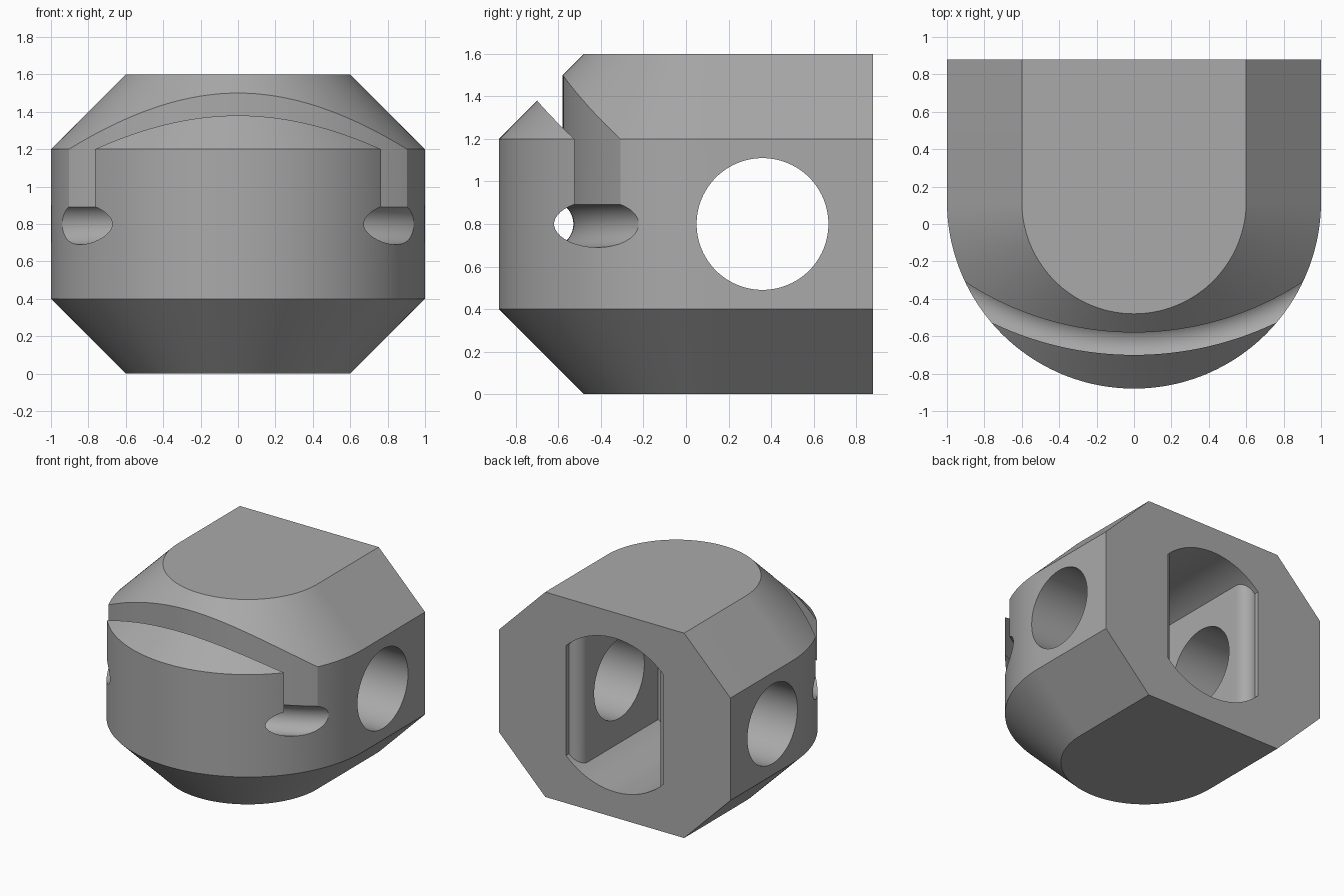
import bpy, bmesh
from math import sin, cos, pi, radians
from mathutils import Vector

old = bpy.data.objects.get("Cube")
if old:
    bpy.data.objects.remove(old, do_unlink=True)

BACK, ARC_Y, MID_Z = 0.88, 0.12, 0.8


def loft(name, rings, closed=False):
    """Skin a list of equal point rings, capping the ends."""
    bm = bmesh.new()
    loops = [[bm.verts.new(p) for p in ring] for ring in rings]
    n = len(loops[0])
    for a, b in zip(loops, loops[1:]):
        for i in range(n):
            j = (i + 1) % n
            bm.faces.new((a[i], a[j], b[j], b[i]))
    bm.faces.new(loops[0])
    bm.faces.new(loops[-1])
    bmesh.ops.recalc_face_normals(bm, faces=bm.faces)
    mesh = bpy.data.meshes.new(name)
    bm.to_mesh(mesh)
    bm.free()
    obj = bpy.data.objects.new(name, mesh)
    bpy.context.collection.objects.link(obj)
    return obj


def prism(name, outline, z0, z1):
    return loft(name, [[(x, y, z) for x, y in outline] for z in (z0, z1)])


def cylinder(name, radius, depth, location, rotation):
    bpy.ops.mesh.primitive_cylinder_add(vertices=96, radius=radius, depth=depth,
                                        location=location, rotation=rotation)
    obj = bpy.context.object
    obj.name = name
    return obj


def boolean(target, cutter, operation="DIFFERENCE"):
    cutter.hide_render = True
    mod = target.modifiers.new("cut", "BOOLEAN")
    mod.operation, mod.solver, mod.object = operation, "EXACT", cutter
    bpy.context.view_layer.objects.active = target
    bpy.ops.object.modifier_apply(modifier=mod.name)
    bpy.data.objects.remove(cutter, do_unlink=True)


# Round-fronted body with chamfered top and bottom
def body_outline(r, z, steps=96):
    arc = [(r * cos(pi * i / steps), ARC_Y - r * sin(pi * i / steps), z)
           for i in range(steps + 1)]
    return [(r, BACK, z)] + arc + [(-r, BACK, z)]


body = loft("body", [body_outline(r, z) for r, z in
                     ((0.6, 0), (1, 0.4), (1, 1.2), (0.6, 1.6))])

# Curved keyhole slot: a thin arc wall over a round channel
SLOT_Y, SLOT_R, HALF_W, TUBE_R = 1.06, 1.70, 0.06, 0.11
angles = [radians(-44 + 88 * i / 64) for i in range(65)]


def on_arc(r, a):
    return r * sin(a), SLOT_Y - r * cos(a)


slot = prism("slot_cutter",
             [on_arc(SLOT_R - HALF_W, a) for a in angles]
             + [on_arc(SLOT_R + HALF_W, a) for a in reversed(angles)], MID_Z, 2)
boolean(body, slot)
tube_rings = []
for a in angles:
    ring = []
    for k in range(40):
        t = 2 * pi * (k + 0.5) / 40
        x, y = on_arc(SLOT_R + TUBE_R * cos(t), a)
        ring.append((x, y, MID_Z + TUBE_R * sin(t)))
    tube_rings.append(ring)
boolean(body, loft("channel_cutter", tube_rings))

# Rear pocket: rounded mouth narrowing to flat walls, arched floor and ceiling
MOUTH, WALL, LIP, END = 0.42, 0.325, 0.036, -0.12
fillet = MOUTH - WALL
side = [(MOUTH, BACK + 0.1), (MOUTH, BACK - LIP)]
for i in range(1, 17):
    t = pi / 2 * i / 16
    side.append((MOUTH - fillet * sin(t), BACK - LIP - fillet * (1 - cos(t))))
side.append((WALL, END))
pocket = prism("pocket_cutter", side + [(-x, y) for x, y in reversed(side)], 0, 1.6)
boolean(pocket, cylinder("pocket_round", 0.6, 4, (0, 0, MID_Z), (pi / 2, 0, 0)), "INTERSECT")
boolean(body, pocket)

# Cross hole through both flanks
boolean(body, cylinder("cross_hole_cutter", 0.31, 3, (0, 0.36, MID_Z), (0, pi / 2, 0)))

# Plain grey finish
grey = bpy.data.materials.new("plain_grey")
grey.use_nodes = True
colour = (0.40, 0.40, 0.40, 1)
grey.diffuse_color = colour
grey.node_tree.nodes["Principled BSDF"].inputs["Base Color"].default_value = colour
body.data.materials.clear()
body.data.materials.append(grey)
for poly in body.data.polygons:
    poly.material_index = 0

bpy.ops.object.select_all(action="DESELECT")
body.select_set(True)
bpy.context.view_layer.objects.active = body
bpy.ops.object.shade_smooth_by_angle(angle=radians(25))
